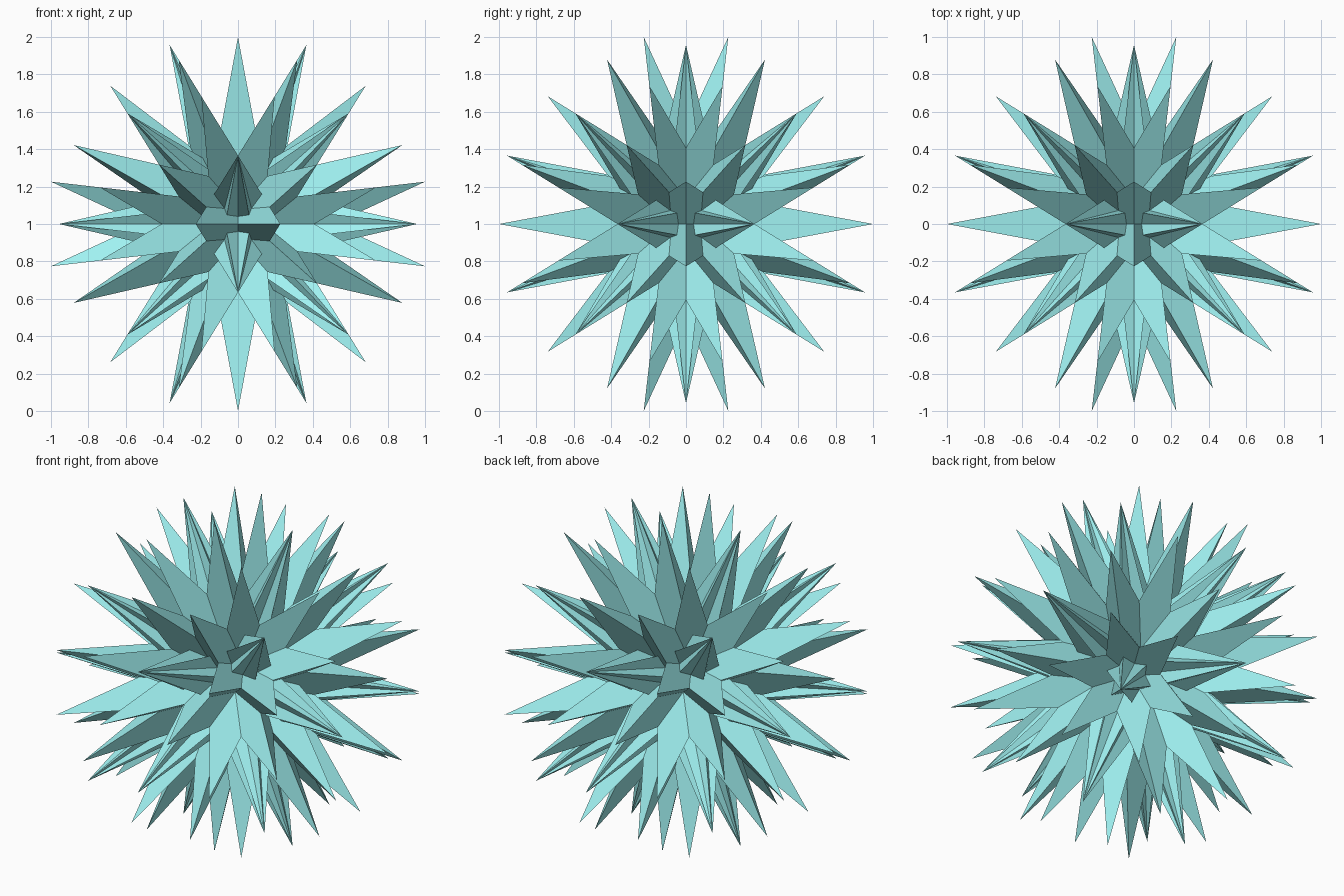
import bpy, bmesh, math
from mathutils import Matrix, Vector

if "Cube" in bpy.data.objects:
    bpy.data.objects.remove(bpy.data.objects["Cube"])

# Symmetry axes of the icosahedral star
phi = (1 + math.sqrt(5)) / 2
five = Vector((0, 1, -phi)).normalized()
three = Vector((1 / phi, 0, phi)).normalized()


def turned(v, axis, degrees):
    return Matrix.Rotation(math.radians(degrees), 3, axis) @ v


def flip(v):
    return Vector((-v.x, v.y, v.z))


# Tilt of one face plane: its five-fold and three-fold neighbours are equally far
def imbalance(t):
    n = Vector((0, math.cos(t), math.sin(t)))
    return (n - turned(n, five, 144)).length - (n - turned(n, three, 120)).length


lo, hi = math.radians(3), math.radians(12)
for _ in range(60):
    mid = (lo + hi) / 2
    if imbalance(lo) * imbalance(mid) <= 0:
        hi = mid
    else:
        lo = mid
normal = Vector((0, math.cos(lo), math.sin(lo)))

# Neighbouring planes that cut the edges of the star-shaped face
long_edge = turned(normal, three, -120)
cross_edge = turned(normal, three, 120)
short_edge = turned(normal, five, -144)


def corner(a, b):
    return Matrix((normal, a, b)).inverted() @ Vector((1, 1, 1))


bottom = corner(long_edge, flip(long_edge))
right = [corner(long_edge, short_edge),
         corner(flip(cross_edge), short_edge),
         corner(long_edge, flip(cross_edge)),
         corner(long_edge, cross_edge)]
notch = corner(cross_edge, flip(cross_edge))
outline = [bottom] + right + [notch] + [flip(v) for v in reversed(right)]
scale = 1 / abs(bottom.z)

# Sixty copies of the face: five turns, three axis swaps, four mirrorings
bm = bmesh.new()
for k in range(5):
    for shift in range(3):
        for sy in (1, -1):
            for sz in (1, -1):
                def place(v):
                    v = turned(v, five, 72 * k)
                    w = (v.x, v.y * sy, v.z * sz)
                    return Vector([w[(i + shift) % 3] for i in range(3)]) * scale
                face = bm.faces.new([bm.verts.new(place(v)) for v in outline])
                face.normal_update()
                if face.normal.dot(place(normal)) < 0:
                    face.normal_flip()
bmesh.ops.remove_doubles(bm, verts=bm.verts[:], dist=1e-4)
bmesh.ops.translate(bm, verts=bm.verts[:], vec=(0, 0, 1))

mesh = bpy.data.meshes.new("spiky_star")
bm.to_mesh(mesh)
bm.free()
star = bpy.data.objects.new("spiky_star", mesh)
bpy.context.collection.objects.link(star)

# Turquoise colour
mat = bpy.data.materials.new("turquoise")
mat.diffuse_color = (0.35, 0.88, 0.88, 1)
mat.use_nodes = True
mat.node_tree.nodes["Principled BSDF"].inputs["Base Color"].default_value = mat.diffuse_color
mesh.materials.append(mat)
